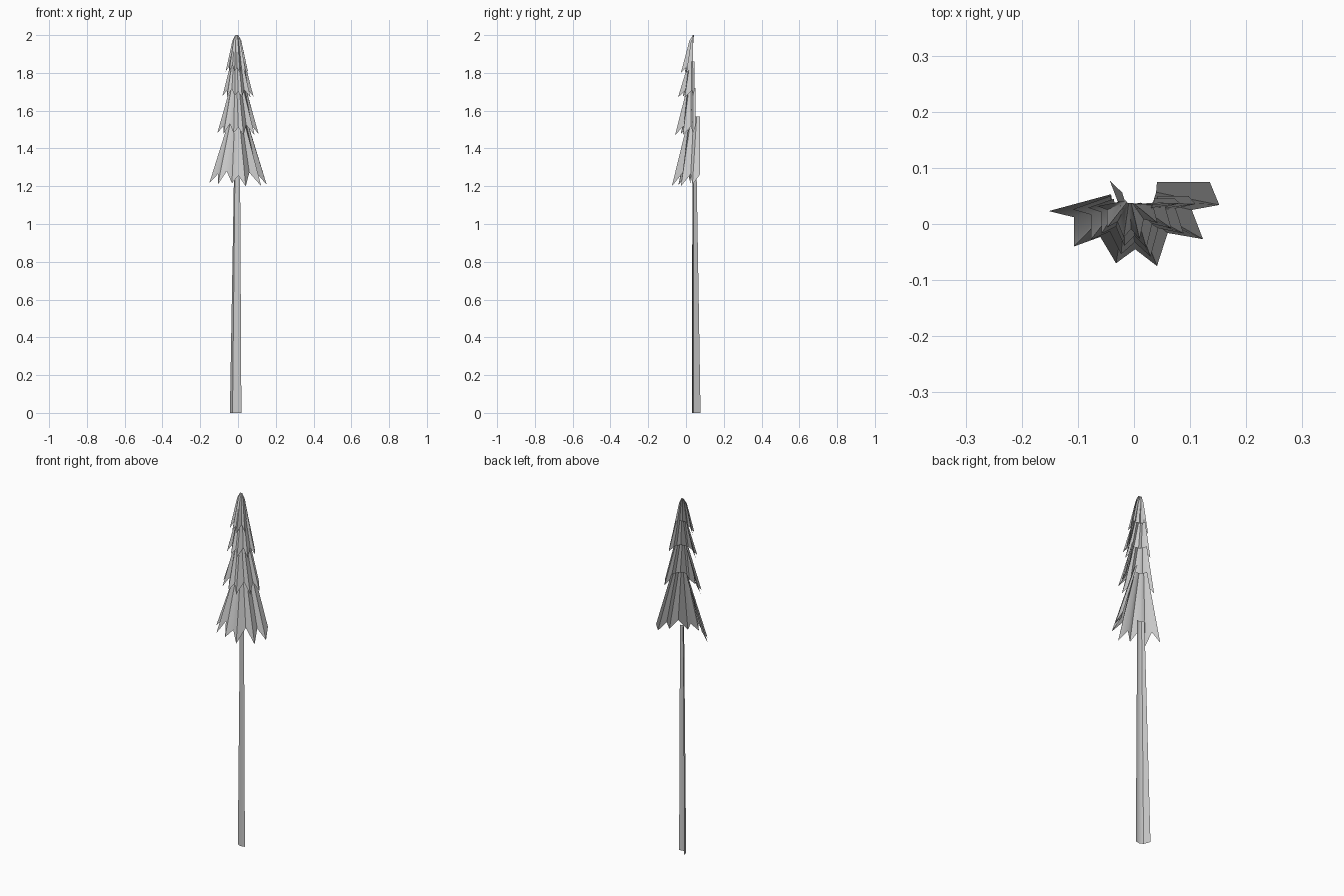
import bpy, math

if "Cube" in bpy.data.objects:
    bpy.data.objects.remove(bpy.data.objects["Cube"])


def add_shell(name, rows):
    """Open strip of faces between successive rows of points."""
    n = len(rows[0])
    verts = [p for row in rows for p in row]
    faces = []
    for r in range(len(rows) - 1):
        for i in range(n - 1):
            a, b = r * n + i, (r + 1) * n + i
            faces.append((a, b, b + 1, a + 1))
    me = bpy.data.meshes.new(name)
    me.from_pydata(verts, [], faces)
    me.update()
    ob = bpy.data.objects.new(name, me)
    bpy.context.collection.objects.link(ob)
    bpy.context.view_layer.objects.active = ob
    ob.select_set(True)
    bpy.ops.object.shade_smooth_by_angle(angle=math.radians(40))
    ob.select_set(False)
    return ob


# Half trunk: open shell, tapering upward
base = [(-0.043, 0.077), (-0.029, 0.04), (-0.008, 0.031), (0.018, 0.036)]
tip = [(-0.021, 0.056), (-0.016, 0.04), (-0.006, 0.034), (0.011, 0.038)]
add_shell("trunk", [[(x, y, 1.28) for x, y in tip], [(x, y, 0) for x, y in base]])

# Jagged hem of a branch tier: x, y, height (0 = tip, 1 = deepest notch)
AXIS_Y = 0.045
HEM = [(-0.152, 0.023, 0.2), (-0.107, 0.012, 0.8), (-0.107, -0.04, 0.1),
       (-0.06, -0.023, 1.0), (-0.032, -0.07, 0.2), (0.002, -0.045, 0.7),
       (0.041, -0.075, 0.0), (0.06, -0.016, 0.9), (0.123, -0.027, 0.0),
       (0.103, 0.025, 0.8), (0.152, 0.034, 0.1), (0.135, 0.077, 0.8)]


def tier(name, z_top, z_tip, notch, sx, sy, back_l, back_r, rx, front, bulge=False):
    hem, top = [], []
    n = len(HEM)
    for i, (x, y, h) in enumerate(HEM):
        t = i / (n - 1)
        yy = AXIS_Y + (y - AXIS_Y) * sy
        if i == n - 1:
            yy = back_r
        hem.append((x * sx - (0.006 if bulge else 0), yy, z_tip + h * notch))
        back = back_l + (back_r - back_l) * t
        a = math.pi * (1 + t)
        top.append((rx * math.cos(a) - (0.006 if bulge else 0),
                    back + (back - front) * math.sin(a), z_top))
    rows = [top, hem]
    if bulge:
        # rounded crown
        mid = [tuple(p[k] + (q[k] - p[k]) * f for k, f in ((0, .3), (1, .3), (2, .15)))
               for p, q in zip(top, hem)]
        rows = [top, mid, hem]
    add_shell(name, rows)


# Branch tiers, bottom to top
tier("branches_bottom", 1.57, 1.20, 0.08, 1.00, 1.00, 0.053, 0.075, 0.041, 0.015)
tier("branches_lower", 1.72, 1.47, 0.06, 0.72, 0.86, 0.05, 0.05, 0.042, 0.005)
tier("branches_upper", 1.86, 1.67, 0.045, 0.54, 0.73, 0.045, 0.045, 0.036, 0.015)
tier("branches_crown", 2.00, 1.80, 0.04, 0.39, 0.60, 0.042, 0.035, 0.008, 0.037, True)
